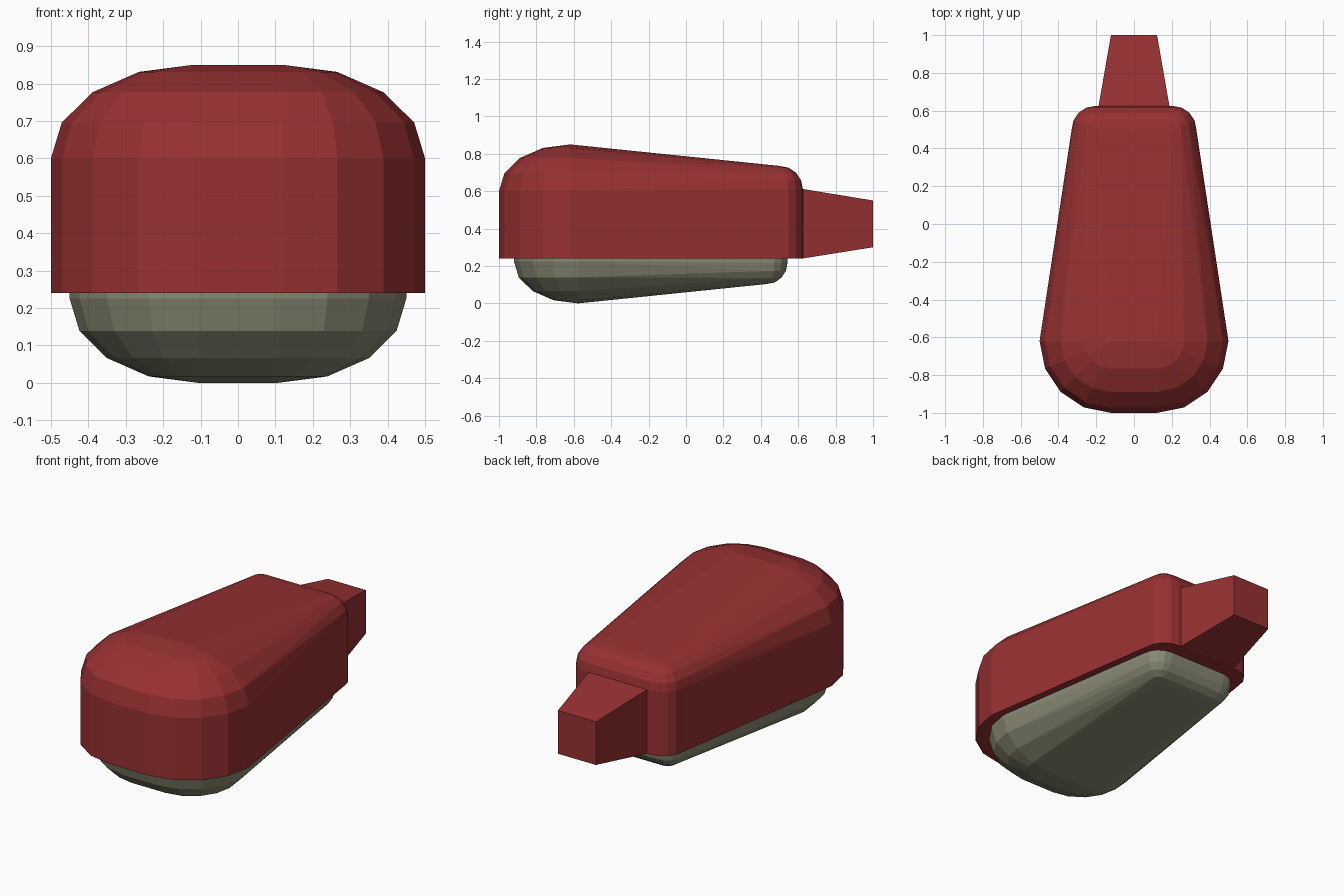
import bpy, bmesh
from math import sin, cos, pi

if "Cube" in bpy.data.objects:
    bpy.data.objects.remove(bpy.data.objects["Cube"])


def material(name, rgb):
    m = bpy.data.materials.new(name)
    m.diffuse_color = (*rgb, 1)
    m.use_nodes = True
    m.node_tree.nodes["Principled BSDF"].inputs["Base Color"].default_value = m.diffuse_color
    return m


red = material("dark red", (0.31, 0.03, 0.032))
grey = material("olive grey", (0.25, 0.25, 0.175))


def hull_object(name, points, mat):
    bm = bmesh.new()
    verts = [bm.verts.new(p) for p in points]
    res = bmesh.ops.convex_hull(bm, input=verts)
    junk = {g for g in res["geom_interior"] + res["geom_unused"]
            if isinstance(g, bmesh.types.BMVert)}
    bmesh.ops.delete(bm, geom=list(junk), context='VERTS')
    bmesh.ops.dissolve_limit(bm, angle_limit=0.002, verts=bm.verts[:], edges=bm.edges[:])
    bmesh.ops.recalc_face_normals(bm, faces=bm.faces[:])
    me = bpy.data.meshes.new(name)
    bm.to_mesh(me)
    bm.free()
    me.materials.append(mat)
    ob = bpy.data.objects.new(name, me)
    bpy.context.collection.objects.link(ob)
    return ob


def corner(cx, cy, cz, r, rz, direction, base):
    """Rounded corner pair (left and right) with a straight wall down to base."""
    pts = []
    for i in range(5):
        a = i * pi / 8
        for j in range(5):
            b = j * pi / 8
            x = cx + r * cos(a) * cos(b)
            y = cy + direction * r * sin(a) * cos(b)
            pts += [(s * x, y, cz + rz * sin(b)) for s in (-1, 1)]
        pts += [(s * (cx + r * cos(a)), cy + direction * r * sin(a), base) for s in (-1, 1)]
    return pts


def shell(base):
    return (corner(0.12, -0.62, 0.60, 0.38, 0.25, -1, base)
            + corner(0.205, 0.50, 0.61, 0.125, 0.125, 1, base))


# upper shell: wide rounded nose, tapering to the back
hull_object("upper_shell", shell(0.24), red)

# underside: the same form, slightly smaller and turned upside down
k = 0.9
hull_object("underside",
            [(x * k, y * k - 0.02, (0.85 - z) * k) for x, y, z in shell(0.50)], grey)

# tapered neck at the back
neck = [(s * w, y, z) for s in (-1, 1)
        for w, y, z in ((0.188, 0.622, 0.24), (0.188, 0.622, 0.612),
                        (0.122, 1.0, 0.30), (0.122, 1.0, 0.55))]
hull_object("rear_neck", neck, red)
